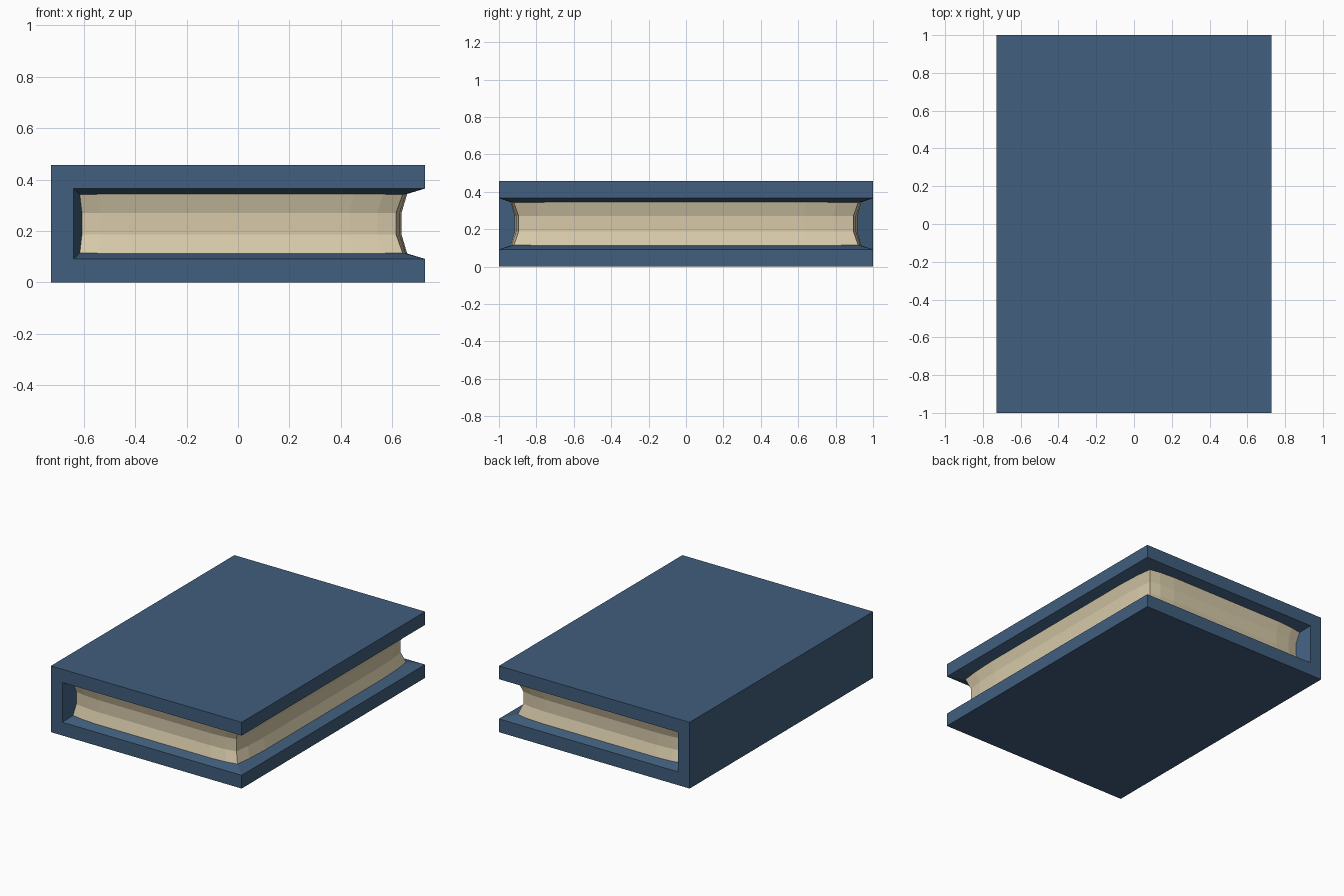
import bpy, bmesh
from mathutils import Vector

if "Cube" in bpy.data.objects:
    bpy.data.objects.remove(bpy.data.objects["Cube"], do_unlink=True)

HALF_W, HALF_L, HEIGHT = 0.728, 1.0, 0.457
MID = HEIGHT / 2
STEPS = [0, 0.06, 0.15, 0.85, 0.94, 1]      # stations along each page edge
BULGE = [0, 0.65, 1, 1, 0.65, 0]            # how far each station swells out


def material(name, color):
    mat = bpy.data.materials.new(name)
    mat.use_nodes = True
    mat.diffuse_color = color
    mat.node_tree.nodes["Principled BSDF"].inputs["Base Color"].default_value = color
    return mat


def edge_path(spine_x, fore_x, y, z, swell=0.0, lift=0.0):
    """Three-sided path round the open edges, from front spine to back spine."""
    corners = [Vector(p) for p in ((spine_x, -y), (fore_x, -y), (fore_x, y), (spine_x, y))]
    normals = [Vector((0, -1)), Vector((1, 0)), Vector((0, 1))]
    path = []
    for side, normal in enumerate(normals):
        for t, b in list(zip(STEPS, BULGE))[(1 if side else 0):]:
            p = corners[side].lerp(corners[side + 1], t) + normal * swell * b
            path.append((p.x, p.y, MID + z + (lift * b if z > 0 else -lift * b)))
    return path


def add_strip(bm, low, high):
    for i in range(len(low) - 1):
        add_face(bm, [low[i], low[i + 1], high[i + 1], high[i]])


def add_face(bm, points):
    bm.faces.new([bm.verts.new(p) for p in points])


def finish(bm, name, mat):
    bmesh.ops.remove_doubles(bm, verts=bm.verts, dist=0.0005)
    mesh = bpy.data.meshes.new(name)
    bm.to_mesh(mesh)
    bm.free()
    mesh.materials.append(mat)
    obj = bpy.data.objects.new(name, mesh)
    bpy.context.collection.objects.link(obj)


# Matching rows: cover opening, page rim, hollow middle of the pages
opening = [edge_path(-0.64, HALF_W, HALF_L, s * 0.137) for s in (-1, 1)]
rim = [edge_path(-0.615, 0.64, 0.92, s * 0.113, 0.018, 0.003) for s in (-1, 1)]
hollow = [edge_path(-0.607, 0.615, 0.895, s * 0.042, 0.021) for s in (-1, 1)]

# Page block: three bands forming a shallow hollow
bm = bmesh.new()
rows = [rim[0], hollow[0], hollow[1], rim[1]]
for low, high in zip(rows, rows[1:]):
    add_strip(bm, low, high)
finish(bm, "pages", material("cream paper", (0.68, 0.59, 0.40, 1)))

# Cover: sloped linings, spine lining, outer boards and spine
bm = bmesh.new()
add_strip(bm, opening[0], rim[0])
add_strip(bm, rim[1], opening[1])
for end in (0, -1):
    wall = [opening[0][end]] + [r[end] for r in rows] + [opening[1][end]]
    add_face(bm, wall if end else wall[::-1])

W, L, H = HALF_W, HALF_L, HEIGHT
add_face(bm, [(-W, -L, H), (W, -L, H), (W, L, H), (-W, L, H)])
add_face(bm, [(-W, L, 0), (W, L, 0), (W, -L, 0), (-W, -L, 0)])
add_face(bm, [(-W, L, 0), (-W, -L, 0), (-W, -L, H), (-W, L, H)])
low_z, high_z = MID - 0.137, MID + 0.137
for a, b in ((0, low_z), (high_z, H)):
    add_face(bm, [(W, -L, a), (W, L, a), (W, L, b), (W, -L, b)])
for y in (-L, L):
    quads = [(-W, -0.64, 0, H), (-0.64, W, 0, low_z), (-0.64, W, high_z, H)]
    for x0, x1, z0, z1 in quads:
        quad = [(x0, y, z0), (x1, y, z0), (x1, y, z1), (x0, y, z1)]
        add_face(bm, quad if y < 0 else quad[::-1])
finish(bm, "cover", material("navy cloth", (0.052, 0.112, 0.205, 1)))
